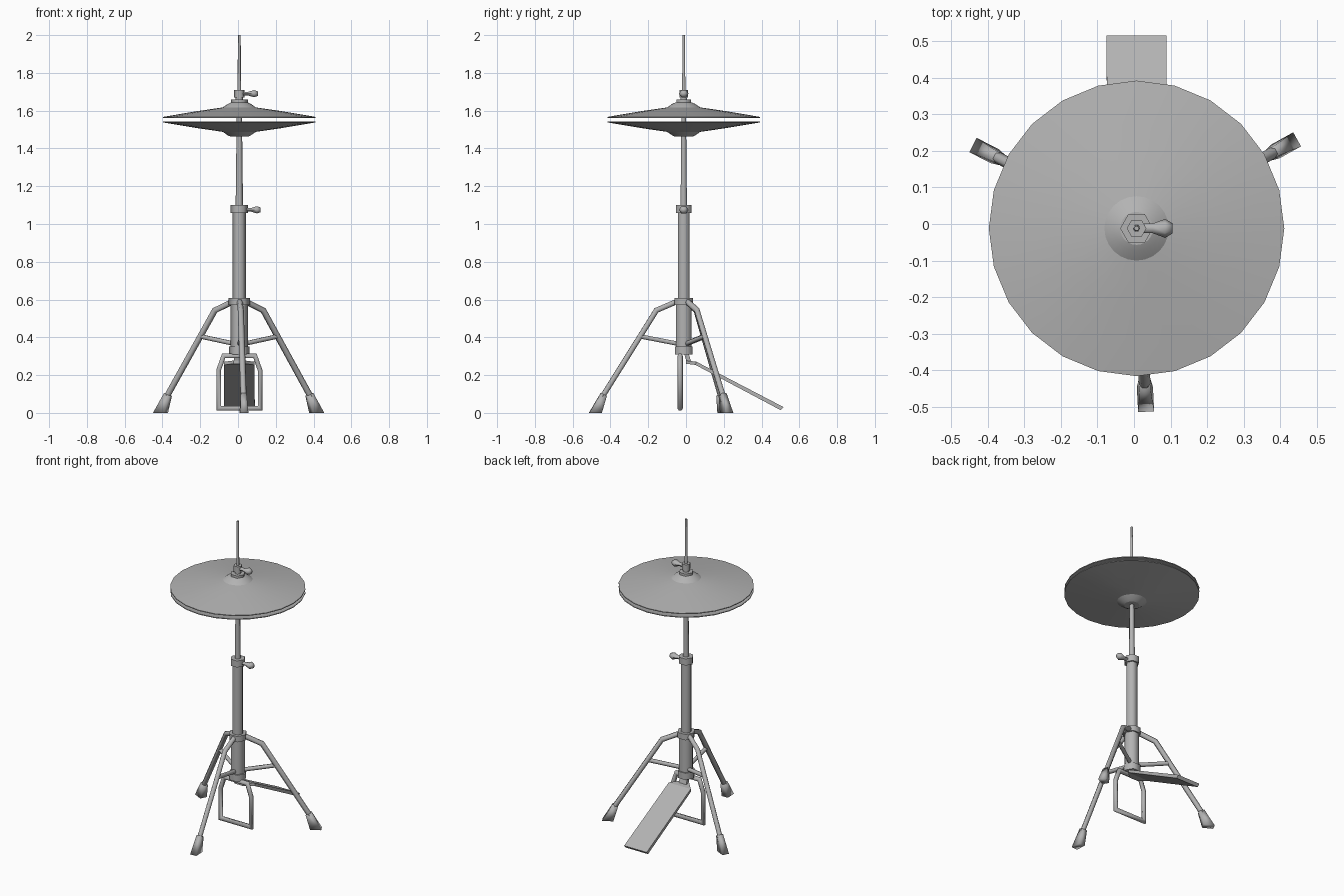
import bpy, bmesh
from math import sin, cos, radians, pi
from mathutils import Vector

if "Cube" in bpy.data.objects:
    bpy.data.objects.remove(bpy.data.objects["Cube"])

CX, CY = 0.007, -0.012   # axis of the stand
grey = bpy.data.materials.new("dark_grey_metal")
grey.diffuse_color = (0.45, 0.45, 0.45, 1)
grey.use_nodes = True
grey.node_tree.nodes["Principled BSDF"].inputs["Base Color"].default_value = grey.diffuse_color


def make(name, verts, faces, smooth=65):
    me = bpy.data.meshes.new(name)
    me.from_pydata(verts, [], faces)
    me.materials.append(grey)
    bm = bmesh.new()
    bm.from_mesh(me)
    bmesh.ops.recalc_face_normals(bm, faces=bm.faces)
    bm.to_mesh(me)
    bm.free()
    ob = bpy.data.objects.new(name, me)
    bpy.context.collection.objects.link(ob)
    bpy.ops.object.select_all(action='DESELECT')
    ob.select_set(True)
    bpy.context.view_layer.objects.active = ob
    bpy.ops.object.shade_smooth_by_angle(angle=radians(smooth))
    return ob


def loft(name, rings, closed=False, smooth=65):
    """Skin a list of equal-length vertex rings, capped unless closed."""
    n, m = len(rings[0]), len(rings)
    faces = [(i * n + j, i * n + (j + 1) % n,
              (i + 1) % m * n + (j + 1) % n, (i + 1) % m * n + j)
             for i in range(m if closed else m - 1) for j in range(n)]
    if not closed:
        faces += [tuple(range(n)), tuple(range((m - 1) * n, m * n))]
    return make(name, [tuple(v) for r in rings for v in r], faces, smooth)


def lathe(name, profile, n=6, closed=False, smooth=65):
    return loft(name, [[(CX + r * cos(2 * pi * k / n), CY + r * sin(2 * pi * k / n), z)
                        for k in range(n)] for r, z in profile], closed, smooth)


def tube(name, pts, r, side, closed=False):
    """Hexagonal tube along a planar path; side is the plane normal."""
    pts, side, rings = [Vector(p) for p in pts], Vector(side), []
    for i, p in enumerate(pts):
        last = len(pts) - 1
        a = pts[i] - pts[i - 1] if closed or i else pts[1] - pts[0]
        b = pts[(i + 1) % len(pts)] - p if closed or i < last else a
        a, b = a.normalized(), b.normalized()
        t = (a + b).normalized()
        up = side.cross(t) / max(0.5, t.dot(a))
        rings.append([p + r * (side * cos(k * pi / 3) + up * sin(k * pi / 3))
                      for k in range(6)])
    return loft(name, rings, closed)


# Central column
lathe("lower_tube", [(0.046, 0.32), (0.046, 0.59)])
lathe("main_tube", [(0.035, 0.58), (0.035, 1.07)])
lathe("upper_tube", [(0.02, 1.06), (0.015, 1.48)])
lathe("pull_rod", [(0.015, 1.46), (0.013, 1.66), (0.01, 1.71), (0.007, 2.0)])
for name, r, z0, z1 in [("base_collar", 0.054, 0.308, 0.352),
                        ("leg_collar", 0.056, 0.57, 0.608),
                        ("height_collar", 0.046, 1.057, 1.1),
                        ("felt_washer", 0.045, 1.636, 1.658),
                        ("clutch_neck", 0.02, 1.65, 1.68),
                        ("clutch", 0.027, 1.67, 1.71)]:
    lathe(name, [(r, z0), (r, z1)])

# Wing screws, with a flat flared wing tilted about the screw axis
for name, x0, z in [("clutch_wing_screw", 0.02, 1.69), ("height_wing_screw", 0.035, 1.075)]:
    prof = [(0, 0.013, 0.012), (0.024, 0.013, 0.010), (0.058, 0.026, 0.022), (0.078, 0.014, 0.014)]
    loft(name, [[(CX + x0 + d, CY + w * cos(k * pi / 3), z + h * sin(k * pi / 3))
                 for k in range(6)] for d, w, h in prof])

# Cymbals: thin shells, the lower one mirrored about the gap
top = [(0.012, 1.643), (0.045, 1.643), (0.062, 1.635), (0.088, 1.617), (0.22, 1.598), (0.404, 1.567)]
shell = top + [(r, z - 0.005) for r, z in reversed(top)]
mid = 1.5525
for name, s in [("top_cymbal", 1), ("bottom_cymbal", -1)]:
    lathe(name, [(r, mid + s * (z - mid)) for r, z in shell], 24, True, 20)

# Tripod legs with braces and flared rubber feet
for i, deg in enumerate((-87, 29, 153)):
    c, s = cos(radians(deg)), sin(radians(deg))

    def P(r, z, w=0.0):
        return (CX + r * c - w * s, CY + r * s + w * c, z)
    side = (-s, c, 0)
    tube(f"leg_{i}", [P(0.04, 0.588), P(0.145, 0.543), P(0.435, 0.08)], 0.016, side)
    tube(f"brace_{i}", [P(0.03, 0.366), P(0.232, 0.405)], 0.013, side)
    loft(f"foot_{i}", [[P(a, za, -w), P(b, zb, -w), P(b, zb, w), P(a, za, w)]
                       for a, za, b, zb, w in [(0.408, 0.09, 0.440, 0.105, 0.015),
                                               (0.435, 0.0, 0.502, 0.0, 0.022)]], smooth=95)

# Base frame loop
half = [(0.11, 0.024), (0.11, 0.225), (0.083, 0.302)]
loop = half + [(-x, z) for x, z in reversed(half)]
tube("base_frame", [(CX + x, -0.031, z) for x, z in loop], 0.014, (0, 1, 0), True)

# Pedal plate, tapered towards its hinge, and the neck that hangs it
loft("pedal", [[(CX - w, y, z), (CX + w, y, z), (CX + w, y + dy, z + 0.017), (CX - w, y + dy, z + 0.017)]
               for y, z, w, dy in [(0.0, 0.26, 0.03, 0.0), (0.05, 0.254, 0.08, 0.005),
                                   (0.502, 0.014, 0.082, 0.014)]], smooth=20)
loft("pedal_neck", [[(CX - 0.027, y - 0.012, z), (CX + 0.027, y - 0.012, z),
                     (CX + 0.027, y + 0.012, z), (CX - 0.027, y + 0.012, z)]
                    for y, z in [(0.018, 0.262), (0.0, 0.32)]], smooth=20)
